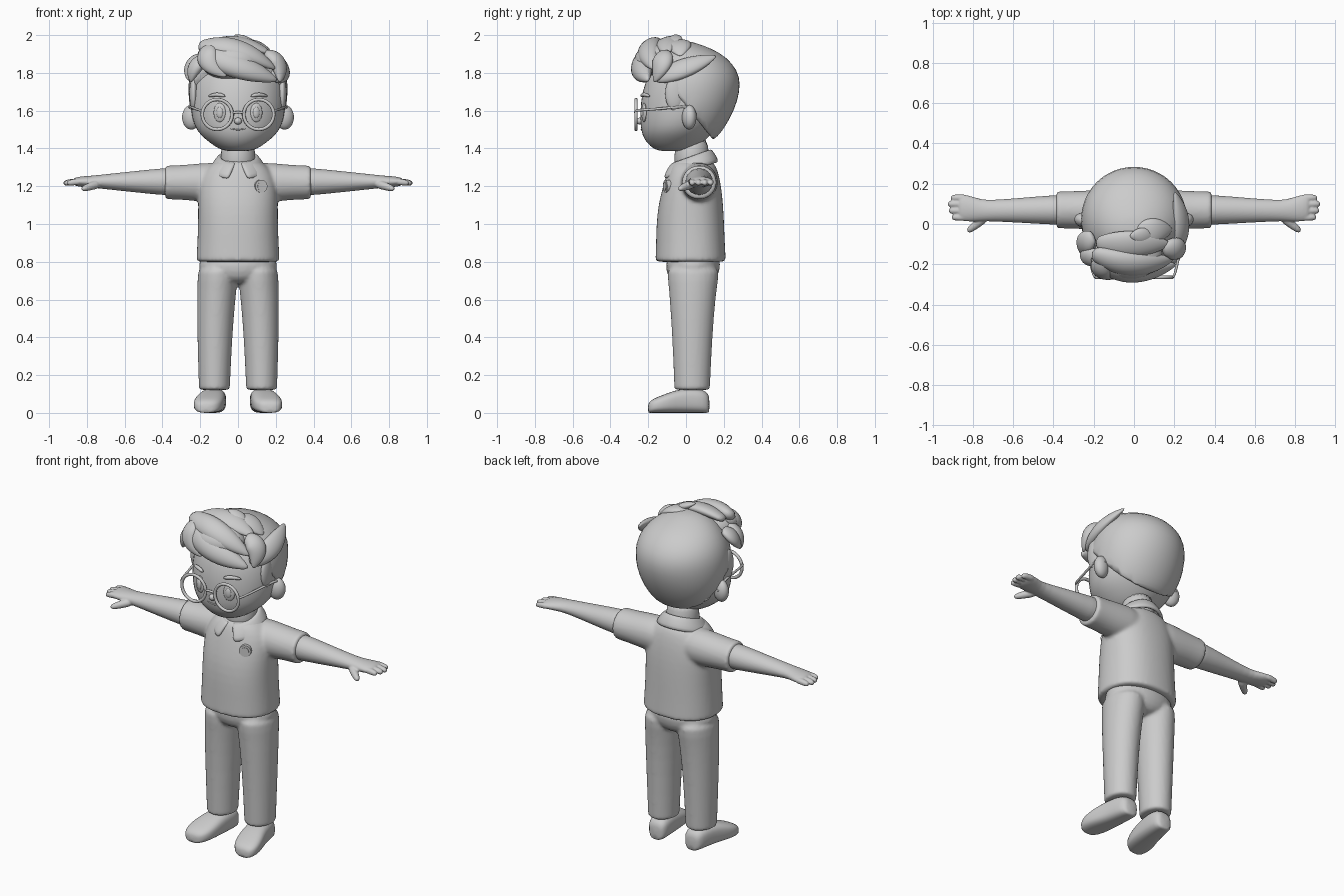
import bpy, bmesh
from math import sin, cos, pi, copysign, radians
from mathutils import Vector, Matrix

default = bpy.data.objects.get("Cube")
if default:
    bpy.data.objects.remove(default, do_unlink=True)

clay = bpy.data.materials.new("plain_grey")
clay.use_nodes = True
GREY = (0.6, 0.6, 0.6, 1)
clay.diffuse_color = GREY
clay.node_tree.nodes["Principled BSDF"].inputs["Base Color"].default_value = GREY
SIDES = {"left": 1, "right": -1}


def finish(name, bm, subdivide=1, voxel=None, smooth_passes=4):
    """Turn a bmesh into a smooth object, optionally fusing overlapping volumes."""
    bmesh.ops.recalc_face_normals(bm, faces=bm.faces)
    mesh = bpy.data.meshes.new(name)
    bm.to_mesh(mesh)
    bm.free()
    for poly in mesh.polygons:
        poly.use_smooth = True
    mesh.materials.append(clay)
    obj = bpy.data.objects.new(name, mesh)
    bpy.context.collection.objects.link(obj)
    if subdivide:
        mod = obj.modifiers.new("round", "SUBSURF")
        mod.levels = mod.render_levels = subdivide
    if voxel:
        mod = obj.modifiers.new("fuse", "REMESH")
        mod.mode, mod.voxel_size, mod.use_smooth_shade = "VOXEL", voxel, True
        mod = obj.modifiers.new("soften", "SMOOTH")
        mod.iterations, mod.factor = smooth_passes, 0.5
    return obj


def loft(bm, rings, power=2, count=24):
    """Skin closed rings; each ring is (centre, half axis, half axis)."""
    def bend(t):
        return copysign(abs(t) ** (2 / power), t)
    loops = []
    for centre, u, v in rings:
        angles = [2 * pi * i / count for i in range(count)]
        loops.append([bm.verts.new(centre + u * bend(cos(a)) + v * bend(sin(a))) for a in angles])
    for low, high in zip(loops, loops[1:]):
        for i in range(count):
            j = (i + 1) % count
            bm.faces.new((low[i], low[j], high[j], high[i]))
    bm.faces.new(loops[0])
    bm.faces.new(loops[-1])


def upright(rows, x=0):
    """Rings stacked in z from rows of (z, half width, front y, back y)."""
    return [(Vector((x, (f + b) / 2, z)), Vector((w, 0, 0)), Vector((0, (b - f) / 2, 0)))
            for z, w, f, b in rows]


def sweep(points, radii):
    """Round rings along a path."""
    pts = [Vector(p) for p in points]
    rings = []
    for i, (p, r) in enumerate(zip(pts, radii)):
        along = (pts[min(i + 1, len(pts) - 1)] - pts[max(i - 1, 0)]).normalized()
        u = along.orthogonal().normalized() if i == 0 else (u - along * u.dot(along)).normalized()
        rings.append((p, u * r, along.cross(u) * r))
    return rings


def tube(name, points, radii):
    bm = bmesh.new()
    loft(bm, sweep(points, radii), count=12)
    return finish(name, bm)


def ball(name, centre, size, turn=0):
    bm = bmesh.new()
    place = Matrix.Translation(centre) @ Matrix.Rotation(turn, 4, "Z") @ Matrix.Diagonal((*size, 1))
    bmesh.ops.create_uvsphere(bm, u_segments=32, v_segments=20, radius=1, matrix=place)
    return finish(name, bm, subdivide=0)


def lock(name, start, middle, end, width, thick):
    """A leaf shaped lock of hair bending over the head."""
    a, b, c = Vector(start), Vector(middle), Vector(end)
    rings = []
    steps = 8
    for i in range(steps + 1):
        t = i / steps
        p = a * (1 - t) ** 2 + b * 2 * t * (1 - t) + c * t * t
        along = ((b - a) * (1 - t) + (c - b) * t).normalized()
        out = p - Vector((0, 0, 1.65))
        out = (out - along * out.dot(along)).normalized()
        swell = max(sin(pi * (0.12 + 0.87 * t)), 0.05) ** 0.7
        rings.append((p, along.cross(out) * width * swell, out * thick * swell))
    bm = bmesh.new()
    loft(bm, rings, count=16)
    finish(name, bm)


# Head and neck
bm = bmesh.new()
loft(bm, upright([
    (1.385, .05, -.13, 0), (1.395, .1, -.17, .04), (1.43, .15, -.21, .09),
    (1.47, .2, -.233, .13), (1.52, .235, -.243, .17), (1.6, .253, -.245, .22),
    (1.7, .255, -.235, .25), (1.8, .24, -.2, .25), (1.88, .18, -.13, .19), (1.92, .07, 0, .1)]))
finish("head", bm)
bm = bmesh.new()
loft(bm, upright([(1.25, .1, -.07, .13), (1.36, .09, -.06, .12), (1.47, .09, -.06, .12)]))
finish("neck", bm)

# Smooth hair shell, cut along a slanted hairline
bm = bmesh.new()
crease = bm.edges.layers.float.new("crease_edge")
loft(bm, upright([
    (1.44, .09, -.02, .13), (1.46, .15, -.06, .165), (1.5, .2, -.1, .2), (1.6, .255, -.2, .258),
    (1.7, .268, -.24, .288), (1.78, .262, -.23, .288), (1.85, .235, -.2, .25),
    (1.91, .18, -.16, .18), (1.95, .11, -.11, .08), (1.968, .04, -.05, .02)]))
cut = bmesh.ops.bisect_plane(bm, geom=bm.verts[:] + bm.edges[:] + bm.faces[:], clear_inner=True,
                             plane_co=(0, -.1, 1.75), plane_no=(0, .3, .24))
rim = [e for e in cut["geom_cut"] if isinstance(e, bmesh.types.BMEdge)]
for edge in rim:
    edge[crease] = 0.8
bmesh.ops.edgeloop_fill(bm, edges=rim)
finish("hair_shell", bm)

# Swept quiff and loose locks
ball("quiff_core", (-.03, -.15, 1.86), (.17, .125, .1))
LOCKS = {
    "front_lower": ((-.2, -.15, 1.92), (-.04, -.28, 1.85), (.21, -.2, 1.76), .08, .06),
    "front_upper": ((-.21, -.14, 1.94), (0, -.24, 1.96), (.2, -.17, 1.82), .07, .05),
    "crown": ((-.19, -.1, 1.93), (0, -.1, 2), (.18, -.1, 1.9), .07, .035),
    "front_curl": ((-.12, -.16, 1.95), (-.23, -.25, 1.88), (-.06, -.26, 1.78), .06, .04),
    "right_front": ((-.17, -.15, 1.88), (-.24, -.17, 1.85), (-.25, -.17, 1.75), .05, .035),
    "right_back": ((-.2, -.06, 1.89), (-.26, -.09, 1.86), (-.26, -.15, 1.76), .055, .03),
    "left_sweep": ((.19, -.16, 1.77), (.27, -.02, 1.82), (.2, .16, 1.89), .06, .035),
    "left_front": ((.14, -.13, 1.9), (.24, -.1, 1.88), (.22, -.17, 1.75), .06, .04),
    "crown_left": ((.01, -.06, 1.94), (.09, -.03, 1.97), (.19, -.03, 1.89), .07, .03),
    "crown_tip": ((.09, -.08, 1.94), (.04, -.05, 1.97), (-.02, -.06, 2), .045, .025),
}
for part, shape in LOCKS.items():
    lock(part + "_lock", *shape)

# Paired face parts and spectacles
for side, s in SIDES.items():
    ball(side + "_ear", (s * .247, .017, 1.565), (.05, .037, .065), s * .3)
    ball(side + "_sideburn", (s * .235, -.06, 1.69), (.022, .05, .09))
    ball(side + "_eye", (s * .097, -.222, 1.59), (.033, .012, .05), s * .25)
    ball(side + "_pupil", (s * .097, -.23, 1.59), (.018, .01, .03), s * .25)
    tube(side + "_eyebrow", [(s * .065, -.237, 1.675), (s * .11, -.225, 1.69), (s * .16, -.19, 1.675)],
         [.009, .013, .007])
    bpy.ops.mesh.primitive_torus_add(location=(s * .11, -.265, 1.58), rotation=(pi / 2, 0, 0),
                                     major_radius=.079, minor_radius=.009,
                                     major_segments=48, minor_segments=10)
    frame = bpy.context.object
    frame.name = side + "_spectacle_rim"
    frame.data.materials.append(clay)
    bpy.ops.object.shade_smooth()
    tube(side + "_spectacle_arm", [(s * .19, -.265, 1.6), (s * .203, -.26, 1.602), (s * .228, -.13, 1.61),
         (s * .257, -.01, 1.625), (s * .262, .04, 1.61), (s * .25, .055, 1.57)], [.007] * 6)
tube("spectacle_bridge", [(-.04, -.265, 1.585), (0, -.27, 1.595), (.04, -.265, 1.585)], [.007] * 3)
ball("nose", (0, -.245, 1.545), (.02, .018, .018))
tube("mouth", [(-.045, -.232, 1.507), (0, -.238, 1.495), (.045, -.232, 1.507)], [.003, .005, .003])

# Shirt with short sleeves
bm = bmesh.new()
loft(bm, upright([
    (.8, .2, -.14, .19), (.8, .222, -.163, .212), (.815, .222, -.163, .212), (.9, .217, -.16, .207),
    (1, .213, -.158, .203), (1.1, .213, -.148, .198), (1.18, .213, -.128, .19),
    (1.25, .2, -.108, .178), (1.31, .16, -.085, .16), (1.345, .1, -.06, .13)]), power=2.3)
for s in SIDES.values():
    rows = [(.06, .1, .105), (.15, .1, .105), (.22, .098, .1), (.3, .094, .092),
            (.375, .092, .09), (.386, .092, .09), (.386, .075, .075)]
    loft(bm, [(Vector((s * x, .07, 1.22)), Vector((0, w, 0)), Vector((0, 0, h))) for x, w, h in rows])
finish("shirt", bm, voxel=.01, smooth_passes=6)

# Folded collar, higher at the back, split at the front
bm = bmesh.new()
rows = []
for i in range(33):
    t = i / 16 - 1
    row = []
    for f in (0, .3, .65, 1):
        a = t * radians(174 - 14 * f)
        w, d = .088 + .057 * f, .092 + .053 * f
        drop = (.065 + .02 * (1 - cos(a)) / 2) * f ** 1.5
        row.append(bm.verts.new((w * sin(a), .03 - .01 * f + d * cos(a), 1.355 + .035 * cos(a) - drop)))
    rows.append(row)
for first, second in zip(rows, rows[1:]):
    for k in range(3):
        bm.faces.new((first[k], first[k + 1], second[k + 1], second[k]))
collar = finish("collar", bm, subdivide=0)
mod = collar.modifiers.new("thickness", "SOLIDIFY")
mod.thickness, mod.offset = .022, 0
mod = collar.modifiers.new("round", "SUBSURF")
mod.levels = mod.render_levels = 1

# Chest badge
for part, radius, depth in (("badge", .034, .022), ("badge_centre", .022, .03)):
    bm = bmesh.new()
    place = Matrix.Translation((.12, -.1, 1.2)) @ Matrix.Rotation(.35, 4, "Z") @ Matrix.Rotation(pi / 2, 4, "X")
    bmesh.ops.create_cone(bm, cap_ends=True, segments=24, radius1=radius, radius2=radius,
                          depth=depth, matrix=place)
    badge = finish(part, bm, subdivide=0)
    for poly in badge.data.polygons:
        poly.use_smooth = False

# Trousers
bm = bmesh.new()
loft(bm, upright([(.68, .1, -.06, .13), (.72, .2, -.1, .17), (.78, .213, -.11, .185), (.85, .2, -.1, .18)]))
legs = [(.122, .07, -.05, .115, .125), (.122, .083, -.063, .128, .125), (.145, .083, -.063, .128, .125),
        (.4, .093, -.073, .14, .123), (.6, .102, -.087, .156, .116), (.7, .107, -.095, .17, .108),
        (.8, .106, -.11, .185, .106)]
for s in SIDES.values():
    loft(bm, [upright([row[:4]], s * row[4])[0] for row in legs])
finish("trousers", bm, voxel=.01)

# Arms with hands, and shoes
for side, s in SIDES.items():
    bm = bmesh.new()
    arm = [(.3, .07, .076, .076), (.4, .07, .074, .072), (.55, .068, .063, .056), (.7, .066, .053, .04),
           (.76, .067, .054, .033), (.82, .077, .066, .029), (.86, .082, .067, .024), (.875, .082, .055, .012)]
    loft(bm, [(Vector((s * x, y, 1.224)), Vector((0, w, 0)), Vector((0, 0, h))) for x, y, w, h in arm])
    for y, tip in ((.033, .905), (.066, .92), (.099, .925), (.13, .91)):
        loft(bm, sweep([(s * .82, y, 1.224), (s * (tip - .03), y, 1.222), (s * (tip - .008), y, 1.216),
                        (s * tip, y, 1.214)], [.019, .018, .015, .007]), count=12)
    loft(bm, sweep([(s * .73, .04, 1.215), (s * .78, .0, 1.2), (s * .815, -.028, 1.188),
                    (s * .827, -.038, 1.184)], [.027, .022, .018, .008]), count=12)
    finish(side + "_arm", bm, voxel=.005, smooth_passes=3)

    bm = bmesh.new()
    shoe = [(.125, .12, .03, .08), (.112, .12, .055, .115), (.06, .125, .064, .13), (-.02, .135, .07, .13),
            (-.09, .15, .08, .108), (-.15, .16, .078, .085), (-.188, .166, .06, .067), (-.202, .17, .03, .045)]
    loft(bm, [(Vector((s * x, y, h / 2)), Vector((w, 0, 0)), Vector((0, 0, h / 2)))
              for y, x, w, h in shoe], power=2.8)
    finish(side + "_shoe", bm)
